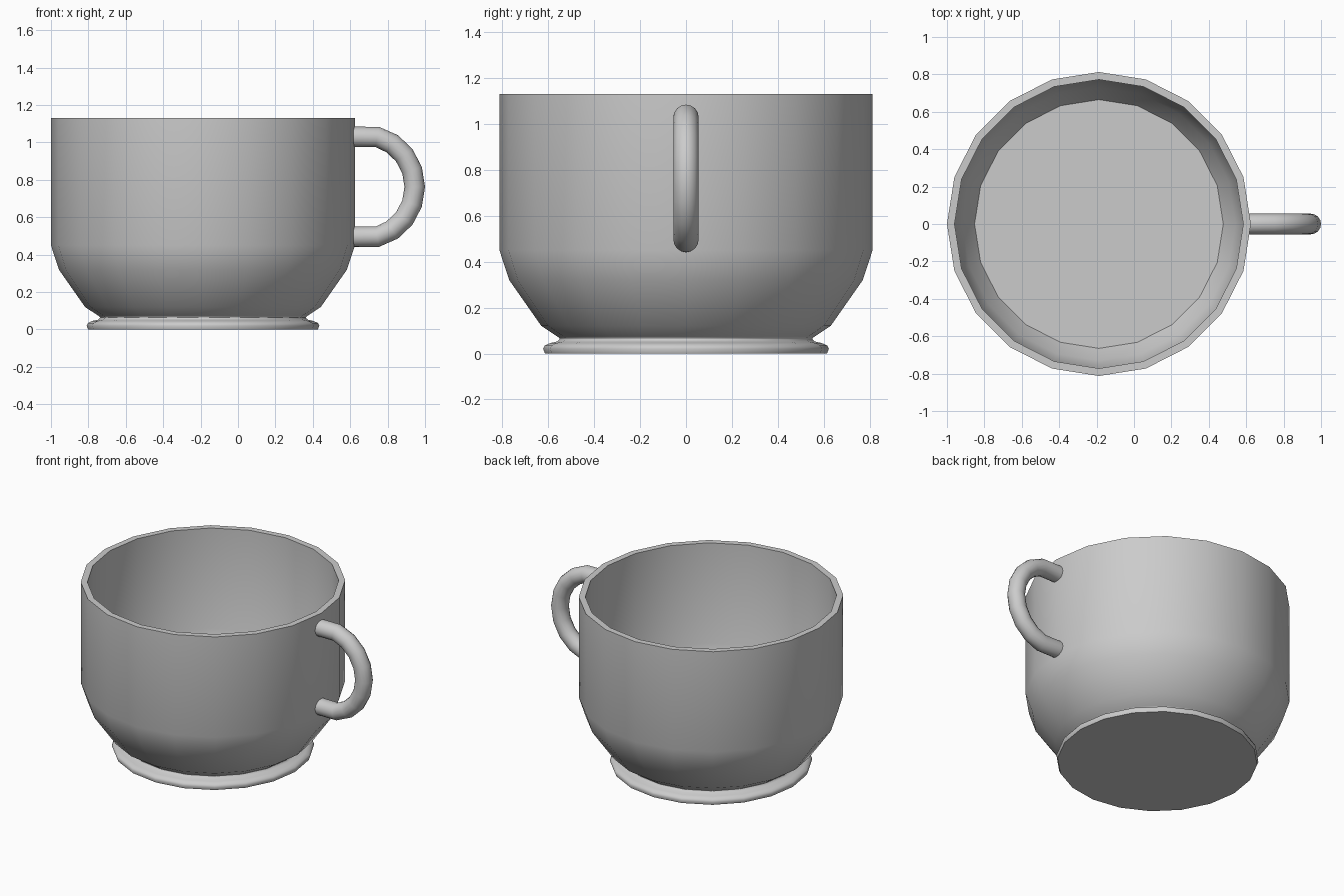
import bpy, bmesh, math
from mathutils import Vector

if "Cube" in bpy.data.objects:
    bpy.data.objects.remove(bpy.data.objects["Cube"], do_unlink=True)

CUP_X = -0.1875
SIDES = 20

grey = bpy.data.materials.new("plain_grey")
grey.use_nodes = True
colour = (0.6, 0.6, 0.6, 1)
grey.diffuse_color = colour
grey.node_tree.nodes["Principled BSDF"].inputs["Base Color"].default_value = colour


def loft(name, rings):
    """Skin a list of equal rings of points and cap both ends."""
    bm = bmesh.new()
    loops = [[bm.verts.new(p) for p in ring] for ring in rings]
    count = len(loops[0])
    for a, b in zip(loops, loops[1:]):
        for i in range(count):
            j = (i + 1) % count
            bm.faces.new((a[i], a[j], b[j], b[i]))
    bm.faces.new(loops[0][::-1])
    bm.faces.new(loops[-1])
    bmesh.ops.recalc_face_normals(bm, faces=bm.faces)
    mesh = bpy.data.meshes.new(name)
    bm.to_mesh(mesh)
    bm.free()
    mesh.materials.append(grey)
    obj = bpy.data.objects.new(name, mesh)
    bpy.context.collection.objects.link(obj)
    bpy.ops.object.select_all(action='DESELECT')
    obj.select_set(True)
    bpy.context.view_layer.objects.active = obj
    bpy.ops.object.shade_smooth_by_angle(angle=math.radians(53))


def circle(radius, z):
    step = math.tau / SIDES
    return [Vector((CUP_X + radius * math.cos(i * step),
                    radius * math.sin(i * step), z)) for i in range(SIDES)]


# Cup: rounded foot and neck, bowl, rim, then the inner wall down to the floor
foot = [(0.614, 0), (0.622, 0.02), (0.615, 0.035), (0.59, 0.046), (0.562, 0.052)]
neck = [(0.55, 0.062), (0.55, 0.066), (0.56, 0.074)]
bowl = [(0.63, 0.12), (0.77, 0.32), (0.8125, 0.45), (0.8125, 1.13)]
inside = [(0.772, 1.13), (0.772, 0.45), (0.73, 0.335), (0.665, 0.235)]
loft("cup_body", [circle(r, z) for r, z in foot + neck + bowl + inside])

# Handle: round tube swept along two straight ends and a wide arc
MID_Z, TUBE, TUBE_SIDES, BENDS = 0.7625, 0.055, 16, 8
SWEEP = math.radians(76)
path = []
for k in range(BENDS + 1):
    a = SWEEP * (1 - 2 * k / BENDS)
    path.append(Vector((0.68 + 0.265 * math.cos(a), 0, MID_Z + 0.275 * math.sin(a))))
path.insert(0, Vector((0.61, 0, path[0].z)))
path.append(Vector((0.61, 0, path[-1].z)))

rings = []
for k, p in enumerate(path):
    tangent = (path[min(k + 1, len(path) - 1)] - path[max(k - 1, 0)]).normalized()
    side = Vector((0, 1, 0))
    out = side.cross(tangent)
    rings.append([p + TUBE * (math.cos(t) * side + math.sin(t) * out)
                  for t in (math.tau * i / TUBE_SIDES for i in range(TUBE_SIDES))])
loft("handle", rings)
